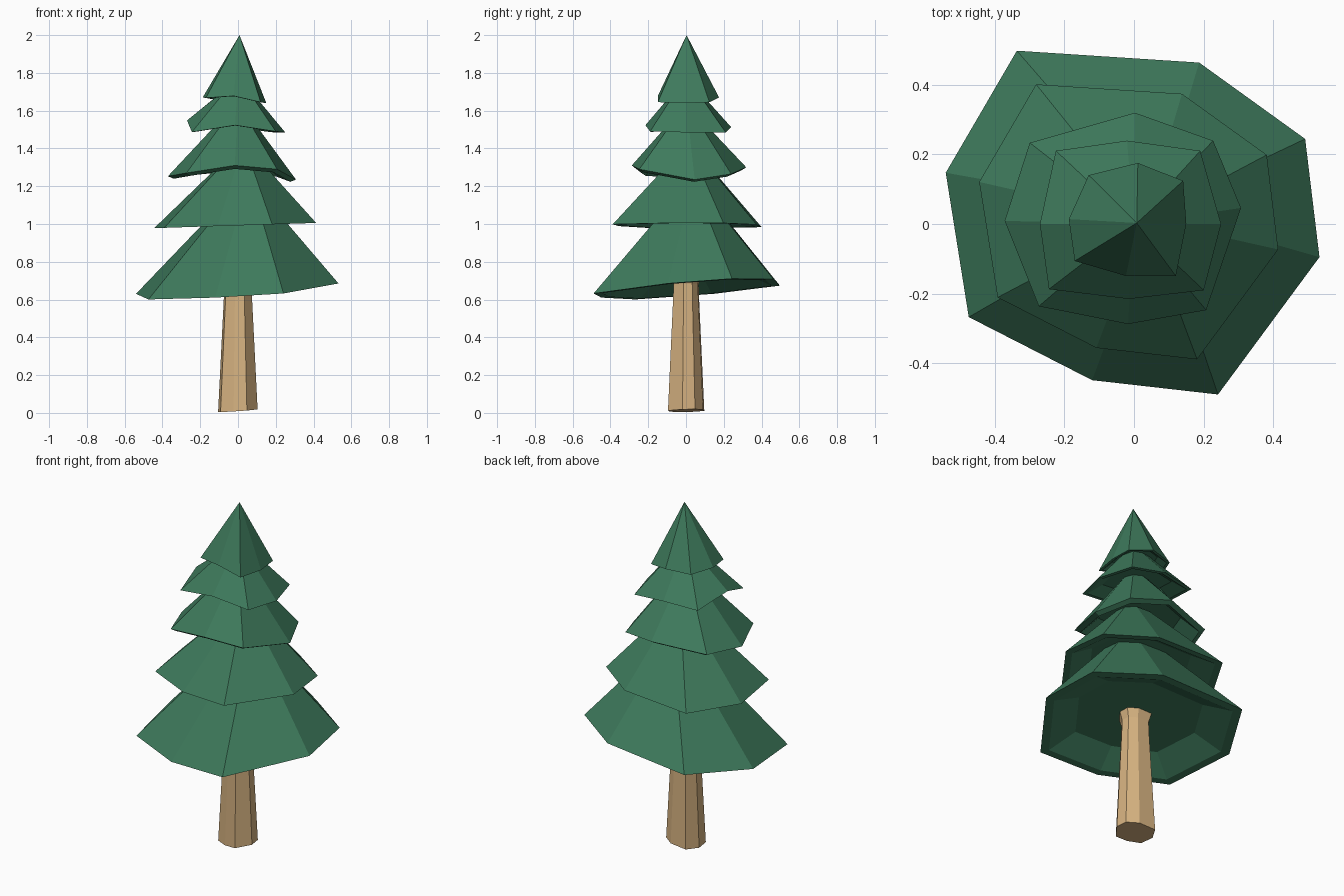
import bpy, bmesh

if "Cube" in bpy.data.objects:
    bpy.data.objects.remove(bpy.data.objects["Cube"])


def material(name, rgb):
    m = bpy.data.materials.new(name)
    m.diffuse_color = (*rgb, 1)
    m.use_nodes = True
    m.node_tree.nodes["Principled BSDF"].inputs["Base Color"].default_value = m.diffuse_color
    return m


GREEN = material("pine green", (0.048, 0.195, 0.107))
WOOD = material("light wood", (0.66, 0.44, 0.215))


def loft(name, rings, mat):
    """Skin a stack of 8-point rings; a ring of one point closes to a tip."""
    bm = bmesh.new()
    loops = [[bm.verts.new(p) for p in r] for r in rings]
    for a, b in zip(loops, loops[1:]):
        n = len(a)
        for i in range(n):
            j = (i + 1) % n
            if len(b) == 1:
                bm.faces.new((a[i], a[j], b[0]))
            else:
                bm.faces.new((a[i], a[j], b[j], b[i]))
    bm.faces.new(loops[0][::-1])
    if len(loops[-1]) > 1:
        bm.faces.new(loops[-1])
    bmesh.ops.recalc_face_normals(bm, faces=bm.faces)
    me = bpy.data.meshes.new(name)
    bm.to_mesh(me)
    bm.free()
    me.materials.append(mat)
    ob = bpy.data.objects.new(name, me)
    bpy.context.collection.objects.link(ob)
    return ob


def tier(name, rim, top_z, top_r, shift=(0, 0), depth=0.07, drop=0.0):
    """Branch skirt: recessed underside, flat lip, sloping sides."""
    n = len(rim)
    mid = sum(p[2] for p in rim) / n
    cx = sum(p[0] for p in rim) / n
    cy = sum(p[1] for p in rim) / n

    def inner(r, dz):
        return [(cx + (x - cx) * r, cy + (y - cy) * r, mid + (z - mid) * r + dz)
                for x, y, z in rim]
    if top_r:
        top = [(x * top_r + shift[0], y * top_r + shift[1], top_z) for x, y, z in rim]
    else:
        top = [(shift[0], shift[1], top_z)]
    loft(name, [inner(0.63, depth), inner(0.91, -drop), rim, top], GREEN)


# Shared irregular octagon for trunk and the two lowest skirts
OUTLINE = [(-0.336, 0.497), (-0.54, 0.147), (-0.474, -0.267), (-0.12, -0.448),
           (0.241, -0.489), (0.532, -0.095), (0.491, 0.244), (0.187, 0.463)]

# Trunk, flaring slightly where it meets the branches
loft("trunk", [[(x * r, y * r, z + (0.07 * x + 0.03 * y) * r) for x, y in OUTLINE]
               for r, z in ((0.195, 0.012), (0.14, 0.60), (0.135, 0.68), (0.17, 0.745))], WOOD)

# Lower two skirts, with tilted rims
tier("branches_1", [(x, y, 0.656 + 0.07 * x + 0.083 * y) for x, y in OUTLINE],
     1.10, 0.25, (0.045, 0.03))
tier("branches_2", [(x * 0.8 - 0.012, y * 0.8 + 0.003, 0.992 + 0.026 * x) for x, y in OUTLINE],
     1.345, 0.2, (0.025, 0.01))

# Upper skirts, with bent rims
tier("branches_3", [(0.003, 0.319, 1.30), (-0.299, 0.233, 1.27), (-0.371, 0.009, 1.253),
                    (-0.273, -0.236, 1.27), (-0.017, -0.287, 1.31), (0.207, -0.247, 1.29),
                    (0.307, 0.046, 1.235), (0.227, 0.239, 1.265)],
     1.57, 0.2, drop=0.015)
tier("branches_4", [(-0.02, 0.239, 1.513), (-0.224, 0.21, 1.50), (-0.27, 0.0, 1.548),
                    (-0.244, -0.187, 1.487), (-0.015, -0.215, 1.523), (0.2, -0.19, 1.49),
                    (0.25, 0.0, 1.485), (0.19, 0.21, 1.485)],
     1.72, 0.22, depth=0.05)

# Pointed tip
tier("tree_top", [(0.011, 0.175, 1.67), (-0.13, 0.14, 1.66), (-0.187, 0.014, 1.67),
                  (-0.17, -0.106, 1.668), (-0.023, -0.149, 1.678), (0.12, -0.149, 1.645),
                  (0.15, 0.0, 1.64), (0.141, 0.124, 1.645)],
     2.0, 0, (0.008, 0.003), depth=0.04)
